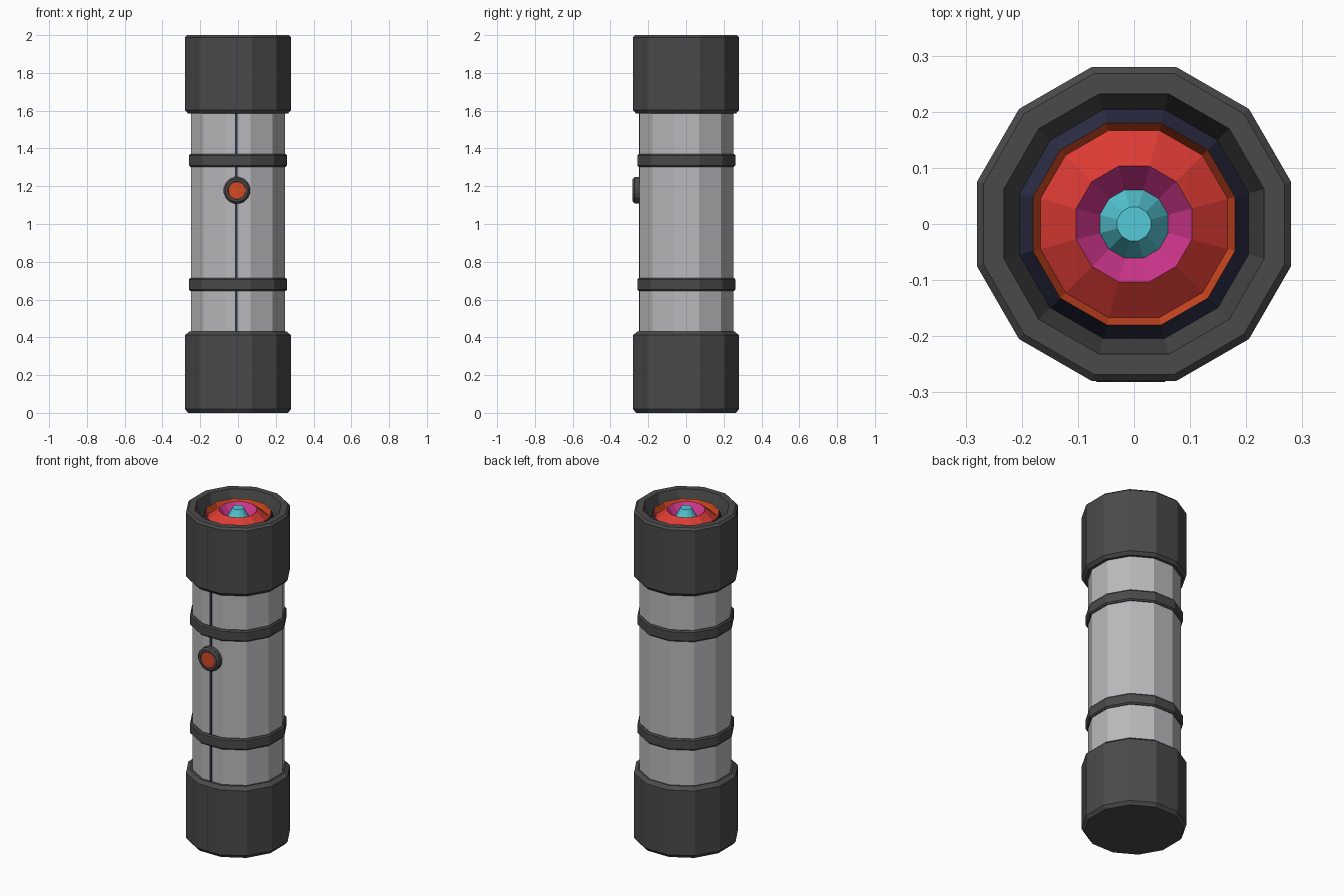
import bpy, bmesh, math

if "Cube" in bpy.data.objects:
    bpy.data.objects.remove(bpy.data.objects["Cube"])


def srgb(r, g, b):
    f = lambda c: c / 12.92 if c <= 0.04045 else ((c + 0.055) / 1.055) ** 2.4
    return (f(r / 255), f(g / 255), f(b / 255), 1.0)


def material(name, *rgb):
    m = bpy.data.materials.new(name)
    m.diffuse_color = srgb(*rgb)
    m.use_nodes = True
    m.node_tree.nodes["Principled BSDF"].inputs["Base Color"].default_value = m.diffuse_color
    return m


DARK = material("dark_grey", 74, 74, 74)
SILVER = material("light_grey", 186, 186, 188)
NAVY = material("navy", 48, 48, 74)
ORANGE = material("orange", 212, 74, 34)
RED = material("red", 222, 60, 52)
MAGENTA = material("magenta", 208, 54, 142)
CYAN = material("cyan", 86, 202, 216)


def finish(bm, name, mat):
    bmesh.ops.recalc_face_normals(bm, faces=bm.faces)
    me = bpy.data.meshes.new(name)
    bm.to_mesh(me)
    bm.free()
    me.materials.append(mat)
    ob = bpy.data.objects.new(name, me)
    bpy.context.collection.objects.link(ob)
    return ob


def lathe(name, profile, mat, sides=12, cap_start=False, cap_end=False, closed=False):
    """Spin (apothem, height) points into a flat-sided shape."""
    bm = bmesh.new()
    k = 1 / math.cos(math.pi / sides)
    rings = []
    for r, z in profile:
        angles = [2 * math.pi * (i + 0.5) / sides for i in range(sides)]
        rings.append([bm.verts.new((r * k * math.cos(a), r * k * math.sin(a), z))
                      for a in angles])
    pairs = list(zip(rings, rings[1:]))
    if closed:
        pairs.append((rings[-1], rings[0]))
    for a, b in pairs:
        for i in range(sides):
            j = (i + 1) % sides
            bm.faces.new((a[i], a[j], b[j], b[i]))
    if cap_start:
        bm.faces.new(rings[0][::-1])
    if cap_end:
        bm.faces.new(rings[-1])
    ob = finish(bm, name, mat)
    # open surfaces: keep normals pointing up, towards the viewer
    if not (closed or (cap_start and cap_end)):
        me = ob.data
        if sum(p.normal.z for p in me.polygons) < 0:
            me.flip_normals()
    return ob


def box(name, lo, hi, mat):
    bm = bmesh.new()
    bmesh.ops.create_cube(bm, size=1)
    for v in bm.verts:
        v.co = [(lo[i] + hi[i]) / 2 + v.co[i] * (hi[i] - lo[i]) for i in range(3)]
    return finish(bm, name, mat)


# Tube and its two grip bands
body = lathe("body", [(0.248, 0.38), (0.248, 1.65)], SILVER, cap_start=True, cap_end=True)
body.location.y = 0.003
for name, z in (("lower_band", 0.68), ("upper_band", 1.337)):
    band = lathe(name, [(0.24, z - 0.034), (0.253, z - 0.034), (0.26, z - 0.026),
                        (0.26, z + 0.026), (0.253, z + 0.034), (0.24, z + 0.034)],
                 DARK, closed=True)
    band.location.y = 0.002

# End caps: solid base, hollow head with a sloping inner wall
lathe("base_cap", [(0.265, 0), (0.28, 0.02), (0.28, 0.412), (0.258, 0.43)],
      DARK, cap_start=True, cap_end=True)
lathe("head_cap", [(0.24, 1.585), (0.265, 1.585), (0.28, 1.603), (0.28, 1.988),
                   (0.268, 2.0), (0.232, 2.0), (0.204, 1.90), (0.204, 1.88)],
      DARK, cap_start=True, cap_end=True)

# Lens: nested rings rising and falling towards the bulb
lathe("lens_collar", [(0.205, 1.895), (0.18, 1.965)], NAVY)
lathe("lens_rim", [(0.18, 1.965), (0.167, 1.93)], ORANGE)
lathe("outer_lens", [(0.167, 1.93), (0.103, 1.985)], RED)
lathe("inner_lens", [(0.103, 1.985), (0.061, 1.935)], MAGENTA)
lathe("bulb", [(0.061, 1.935), (0.03, 1.998)], CYAN, cap_end=True)

# Seam running down the front
box("body_seam", (-0.016, -0.249, 0.43), (-0.002, -0.24, 1.585), NAVY)
box("base_seam", (-0.011, -0.2808, 0.02), (-0.007, -0.275, 0.412), NAVY)
box("head_seam", (-0.011, -0.2808, 1.603), (-0.007, -0.275, 1.988), NAVY)

# Push button on the front
button = [("button_ring", [(0.07, 0.0), (0.07, 0.032), (0.06, 0.042),
                           (0.047, 0.042), (0.045, 0.038)], DARK),
          ("button", [(0.045, 0.0), (0.045, 0.04)], ORANGE)]
for name, profile, mat in button:
    ob = lathe(name, profile, mat, sides=16, cap_start=True, cap_end=True)
    ob.rotation_euler.x = math.pi / 2
    ob.location = (-0.006, -0.24, 1.178)
